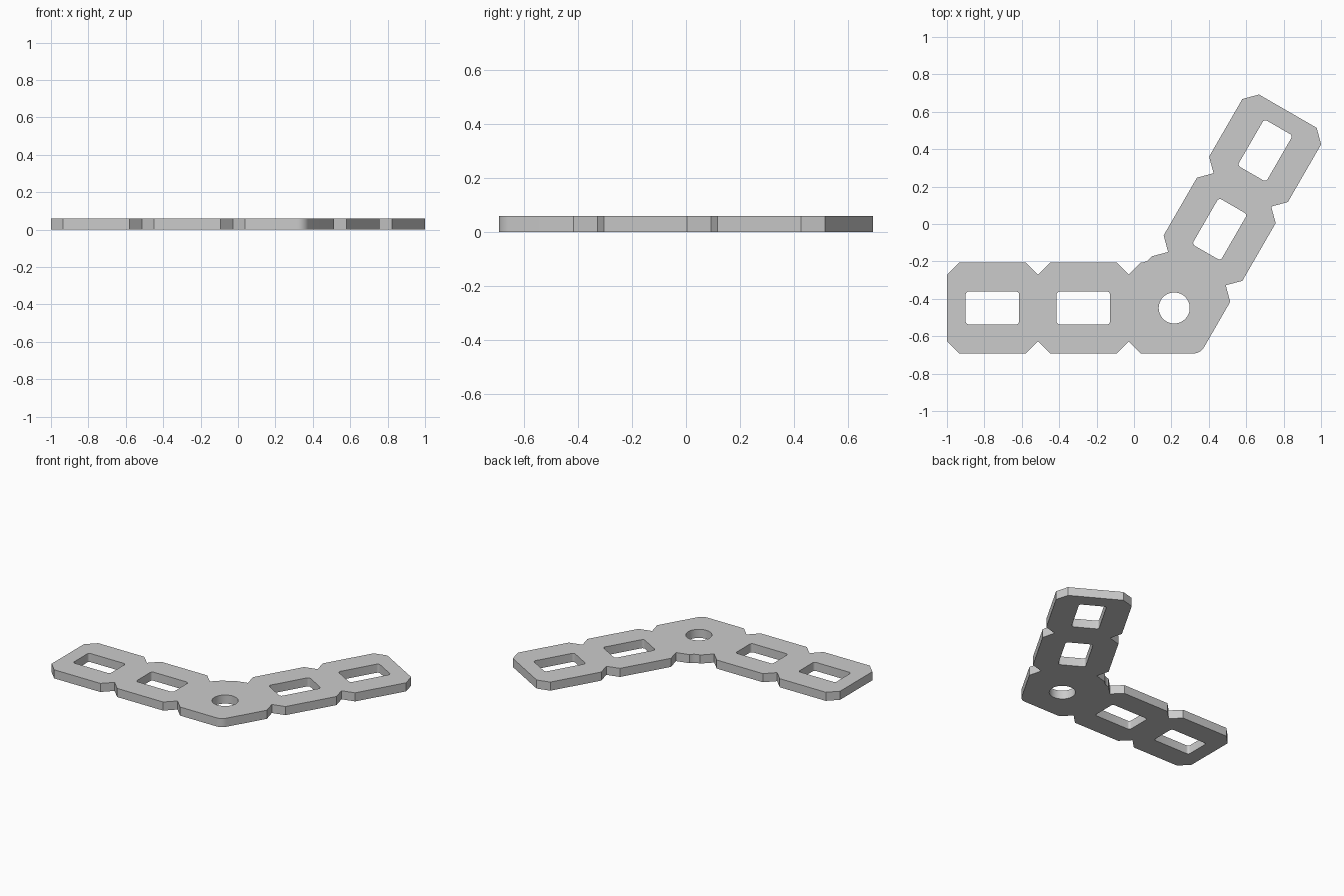
import bpy, bmesh
from math import cos, sin, pi, radians
from mathutils import Vector

if "Cube" in bpy.data.objects:
    bpy.data.objects.remove(bpy.data.objects["Cube"])

PITCH, HALF, CH, THICK = 0.486, 0.243, 0.065, 0.06
C = Vector((0.215, -0.449))
# each arm: (direction, normal towards the inside of the bend)
ARM_A = (Vector((-1, 0)), Vector((0, 1)))
ARM_B = (Vector((cos(pi / 3), sin(pi / 3))), Vector((-sin(pi / 3), cos(pi / 3))))


def place(arm, t, s):
    return C + arm[0] * t + arm[1] * s


def arc(center, r, a0, a1, n):
    return [center + r * Vector((cos(radians(a0 + (a1 - a0) * i / n)),
                                 sin(radians(a0 + (a1 - a0) * i / n)))) for i in range(n + 1)]


def side(arm, sign):
    """Notched arm edge running from the bend out to the chamfered end."""
    pts = []
    for k in (0.5, 1.5):
        for dt, ds in ((-CH, 0), (0, CH), (CH, 0)):
            pts.append(place(arm, k * PITCH + dt, sign * (HALF - ds)))
    end = 2.5 * PITCH
    pts.append(place(arm, end - CH, sign * HALF))
    pts.append(place(arm, end, sign * (HALF - CH)))
    return pts


def slot(arm, t, a=0.143, b=0.088, r=0.017):
    """Rounded rectangular window along an arm."""
    pts = []
    for i, (u, v) in enumerate(((1, 1), (-1, 1), (-1, -1), (1, -1))):
        mid = Vector((u * (a - r), v * (b - r)))
        pts += [place(arm, t + p.x, p.y) for p in arc(mid, r, i * 90, i * 90 + 90, 5)]
    return pts


# Fillets at the outer and inner corner of the bend
bis = Vector((0.5, -sin(pi / 3)))
outer = arc(C + bis * (HALF - CH) / cos(pi / 6), CH, -90, -30, 8)
inner = arc(C - bis * (HALF + CH) / cos(pi / 6), CH, -30, -90, 8)

outline = outer + side(ARM_B, -1) + side(ARM_B, 1)[::-1] + inner[1:-1] \
    + side(ARM_A, 1) + side(ARM_A, -1)[::-1]
loops = [outline, arc(C, 0.083, 0, 360, 48)[:-1]]
loops += [slot(arm, k * PITCH) for arm in (ARM_A, ARM_B) for k in (1, 2)]

# Flat plate with openings, extruded to thickness
bm = bmesh.new()
for pts in loops:
    vs = [bm.verts.new((p.x, p.y, 0)) for p in pts]
    for i, v in enumerate(vs):
        bm.edges.new((v, vs[i - 1]))
bmesh.ops.triangle_fill(bm, use_beauty=True, edges=bm.edges[:], normal=(0, 0, 1))
ext = bmesh.ops.extrude_face_region(bm, geom=bm.faces[:], use_keep_orig=True)
bmesh.ops.translate(bm, vec=(0, 0, THICK),
                    verts=[g for g in ext["geom"] if isinstance(g, bmesh.types.BMVert)])
bmesh.ops.recalc_face_normals(bm, faces=bm.faces[:])
mesh = bpy.data.meshes.new("angled_connector_plate")
bm.to_mesh(mesh)
bm.free()
plate = bpy.data.objects.new("angled_connector_plate", mesh)
bpy.context.collection.objects.link(plate)
bpy.context.view_layer.objects.active = plate
plate.select_set(True)
bpy.ops.object.shade_smooth_by_angle(angle=radians(28))
